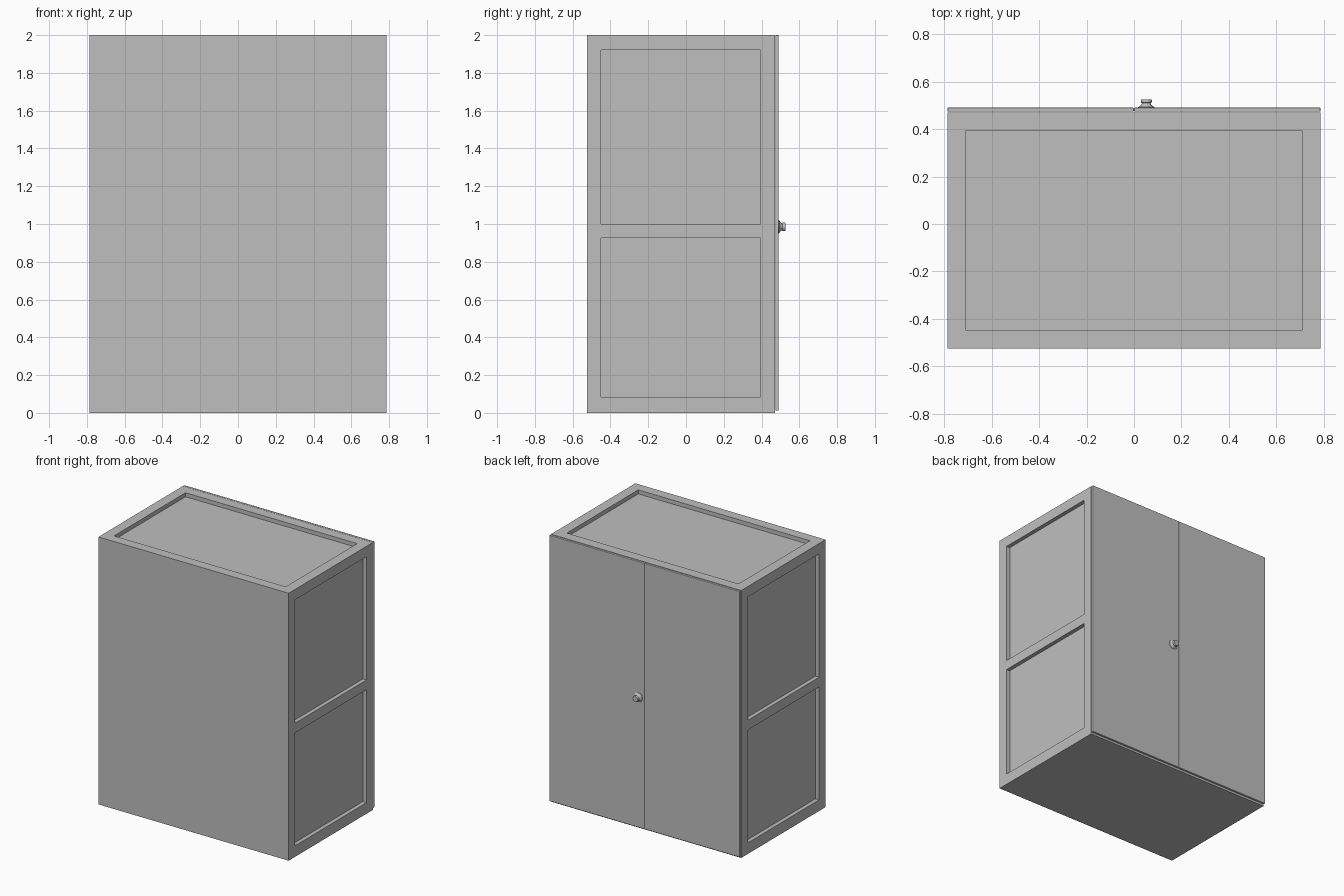
import bpy, bmesh, math
from mathutils import Matrix

default = bpy.data.objects.get("Cube")
if default:
    bpy.data.objects.remove(default, do_unlink=True)

# One plain grey for everything
grey = bpy.data.materials.new("plain_grey")
grey.use_nodes = True
COLOUR = (0.52, 0.52, 0.52, 1)
grey.diffuse_color = COLOUR
next(n for n in grey.node_tree.nodes if n.type == 'BSDF_PRINCIPLED').inputs["Base Color"].default_value = COLOUR


def finish(name, bm):
    mesh = bpy.data.meshes.new(name)
    bmesh.ops.recalc_face_normals(bm, faces=bm.faces)
    bm.to_mesh(mesh)
    bm.free()
    mesh.materials.append(grey)
    obj = bpy.data.objects.new(name, mesh)
    bpy.context.collection.objects.link(obj)
    return obj


def add_box(bm, lo, hi):
    size = [b - a for a, b in zip(lo, hi)]
    mid = [(a + b) / 2 for a, b in zip(lo, hi)]
    bmesh.ops.create_cube(bm, size=1, matrix=Matrix.Translation(mid) @ Matrix.Diagonal((*size, 1)))


def box(name, lo, hi):
    bm = bmesh.new()
    add_box(bm, lo, hi)
    return finish(name, bm)


def activate(obj):
    bpy.ops.object.select_all(action='DESELECT')
    obj.select_set(True)
    bpy.context.view_layer.objects.active = obj


W, BACK, FACE, TOP = 0.787, -0.525, 0.471, 2.0   # carcass limits
DEPTH = 0.03                                     # panel recess
Y0, Y1 = -0.45, 0.394                            # recess extent in depth

# Cabinet carcass with recessed panels on both sides and the top
body = box("cabinet_body", (-W, BACK, 0), (W, FACE, TOP))
bm = bmesh.new()
for z0, z1 in ((0.083, 0.927), (1.0, 1.922)):
    add_box(bm, (W - DEPTH, Y0, z0), (W + 0.1, Y1, z1))
    add_box(bm, (-W - 0.1, Y0, z0), (-W + DEPTH, Y1, z1))
add_box(bm, (-0.71, Y0, TOP - DEPTH), (0.71, Y1, TOP + 0.1))
cutter = finish("panel_cutter", bm)
cutter.hide_render = True
cut = body.modifiers.new("panels", 'BOOLEAN')
cut.object = cutter
cut.solver = 'EXACT'
activate(body)
bpy.ops.object.modifier_apply(modifier="panels")
bpy.data.objects.remove(cutter, do_unlink=True)

# Pair of thin doors with softened edges
for name, x0, x1 in (("left_door", 0.001, W), ("right_door", -W, -0.001)):
    door = box(name, (x0, 0.474, 0.012), (x1, 0.491, TOP))
    soft = door.modifiers.new("soft_edges", 'BEVEL')
    soft.width = 0.003
    soft.segments = 2

# Turned knob: flared base, neck and cap
profile = [(0, 0.489), (0.036, 0.489), (0.035, 0.493), (0.027, 0.498), (0.02, 0.504),
           (0.018, 0.51), (0.022, 0.512), (0.023, 0.515), (0.023, 0.523), (0.021, 0.526), (0, 0.526)]
bm = bmesh.new()
verts = [bm.verts.new((r, y, 0)) for r, y in profile]
edges = [bm.edges.new(pair) for pair in zip(verts, verts[1:])]
bmesh.ops.spin(bm, geom=verts + edges, cent=(0, 0, 0), axis=(0, 1, 0),
               angle=math.tau, steps=32)
bmesh.ops.remove_doubles(bm, verts=bm.verts, dist=0.0001)
knob = finish("door_knob", bm)
knob.location = (0.052, 0, 0.985)
activate(knob)
bpy.ops.object.shade_smooth_by_angle(angle=math.radians(40))
